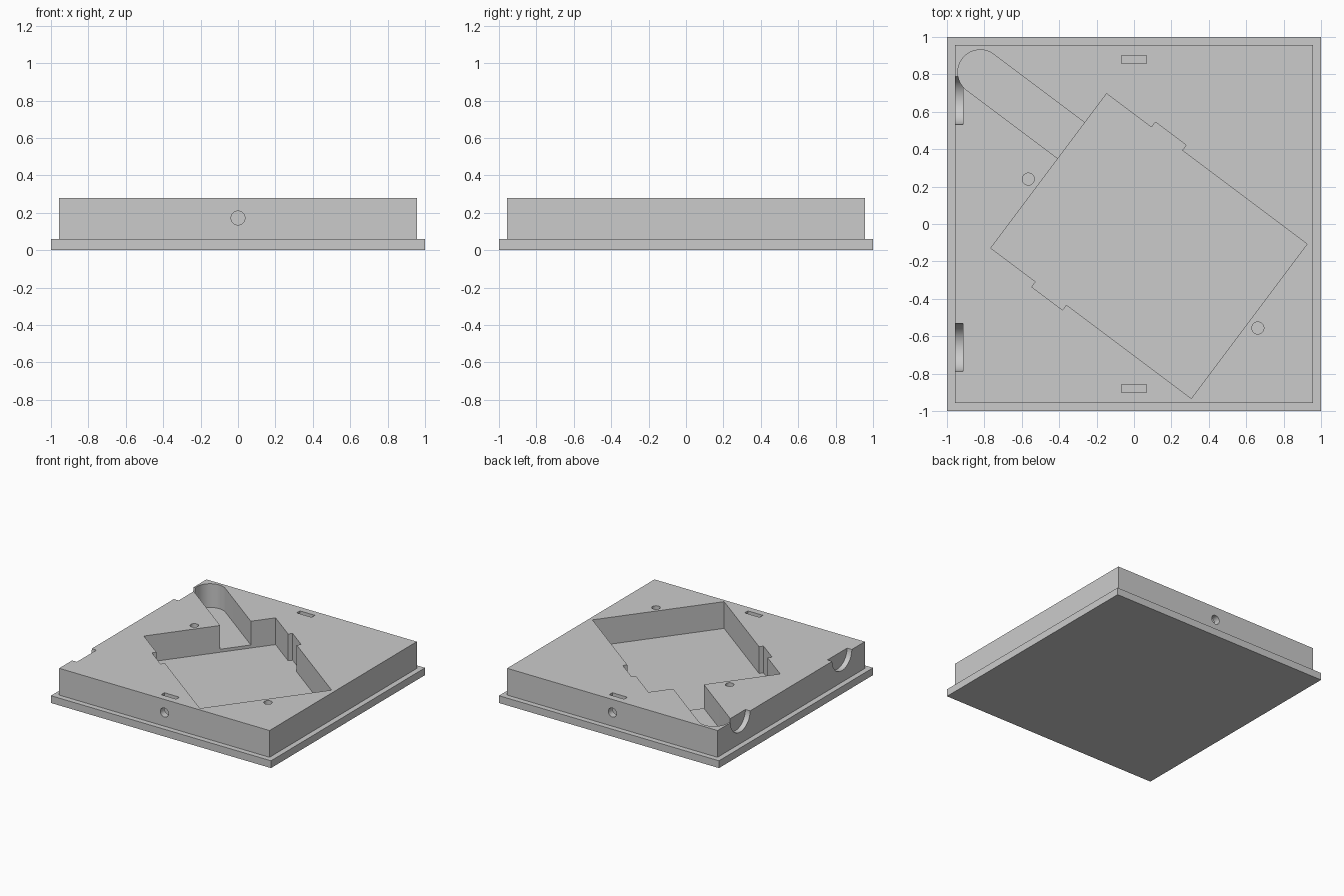
import bpy, bmesh
from math import pi, sin, cos, atan2
from mathutils import Matrix

cube = bpy.data.objects.get("Cube")
if cube:
    bpy.data.objects.remove(cube, do_unlink=True)

grey = bpy.data.materials.new("light grey")
grey.use_nodes = True
grey.diffuse_color = (0.6, 0.6, 0.6, 1)
grey.node_tree.nodes["Principled BSDF"].inputs["Base Color"].default_value = (0.6, 0.6, 0.6, 1)

TOP = 0.28      # top of the raised body
RIM = 0.06      # top of the base plate
ABOVE = 0.4     # cutters reach above the body


def add_object(name, bm):
    bmesh.ops.recalc_face_normals(bm, faces=bm.faces)
    mesh = bpy.data.meshes.new(name)
    bm.to_mesh(mesh)
    bm.free()
    mesh.materials.append(grey)
    obj = bpy.data.objects.new(name, mesh)
    bpy.context.collection.objects.link(obj)
    return obj


def prism(name, outline, z0, z1, matrix=Matrix()):
    """Extrude a closed 2D outline from z0 to z1, then place it."""
    bm = bmesh.new()
    face = bm.faces.new([bm.verts.new((x, y, z0)) for x, y in outline])
    out = bmesh.ops.extrude_face_region(bm, geom=[face])
    tops = [v for v in out["geom"] if isinstance(v, bmesh.types.BMVert)]
    bmesh.ops.translate(bm, verts=tops, vec=(0, 0, z1 - z0))
    bm.transform(matrix)
    return add_object(name, bm)


def rect(x0, x1, y0, y1):
    return [(x0, y0), (x1, y0), (x1, y1), (x0, y1)]


def arc(radius, start, end, steps):
    return [(radius * cos(start + (end - start) * i / steps),
             radius * sin(start + (end - start) * i / steps)) for i in range(steps + 1)]


def circle(radius, steps=48):
    return arc(radius, 0, 2 * pi, steps)[:-1]


def cut(target, cutter):
    cutter.hide_render = True
    mod = target.modifiers.new("cut", "BOOLEAN")
    mod.operation = "DIFFERENCE"
    mod.solver = "EXACT"
    mod.object = cutter
    bpy.context.view_layer.update()
    bpy.context.view_layer.objects.active = target
    bpy.ops.object.modifier_apply(modifier=mod.name)
    bpy.data.objects.remove(cutter, do_unlink=True)


# Base plate and raised body
prism("base_plate", rect(-1, 1, -1, 1), 0, RIM)
body = prism("body", rect(-0.956, 0.956, -0.956, 0.956), RIM, TOP)

# Half-round finger notches in the right edge: a U profile standing in the y-z plane
u_shape = arc(0.1275, pi, 2 * pi, 32) + [(0.1275, 0.1), (-0.1275, 0.1)]
stand = Matrix(((0, 0, 1, 0), (1, 0, 0, 0), (0, 1, 0, 0), (0, 0, 0, 1)))
for side in (-1, 1):
    cut(body, prism("finger_notch_cutter", u_shape, -1.1, -0.913,
                    Matrix.Translation((0, side * 0.66, TOP + 0.003)) @ stand))

# Main pocket down to the base plate, turned, with a small notch in each long side
turn = Matrix.Rotation(atan2(-0.6, 0.8), 4, "Z")
hu, hv, notch = 0.67, 0.516, 0.035
n0, n1 = -0.37, -0.165
pocket = [(-hu, -hv), (n0, -hv), (n0, -hv - notch), (n1, -hv - notch), (n1, -hv), (hu, -hv),
          (hu, hv), (n1, hv), (n1, hv + notch), (n0, hv + notch), (n0, hv), (-hu, hv)]
cut(body, prism("pocket_cutter", pocket, 0, ABOVE,
                Matrix.Translation((0.08, -0.118, 0)) @ turn))

# Round-ended channel from the pocket to the corner, its floor a step higher
channel = arc(0.12, pi / 2, 3 * pi / 2, 32) + [(0.7, -0.12), (0.7, 0.12)]
cut(body, prism("channel_cutter", channel, 0.085, ABOVE,
                Matrix.Translation((-0.822, 0.811, 0)) @ turn))

# Round holes in the top
for x, y in ((-0.565, 0.24), (0.662, -0.556)):
    cut(body, prism("top_hole_cutter", circle(0.032), 0.16, ABOVE, Matrix.Translation((x, y, 0))))

# Nut slots in the top and the screw holes that meet them
for side in (-1, 1):
    y = side * 0.88
    cut(body, prism("nut_slot_cutter", rect(-0.068, 0.068, y - 0.021, y + 0.021), 0.105, ABOVE))
    tilt = Matrix.Rotation(-side * pi / 2, 4, "X")
    cut(body, prism("screw_hole_cutter", circle(0.037), 0.84, 1.1,
                    Matrix.Translation((0, 0, 0.172)) @ tilt))

# Smooth the round walls, keep the corners sharp
bpy.ops.object.select_all(action="DESELECT")
body.select_set(True)
bpy.context.view_layer.objects.active = body
bpy.ops.object.shade_smooth_by_angle(angle=pi / 6)
